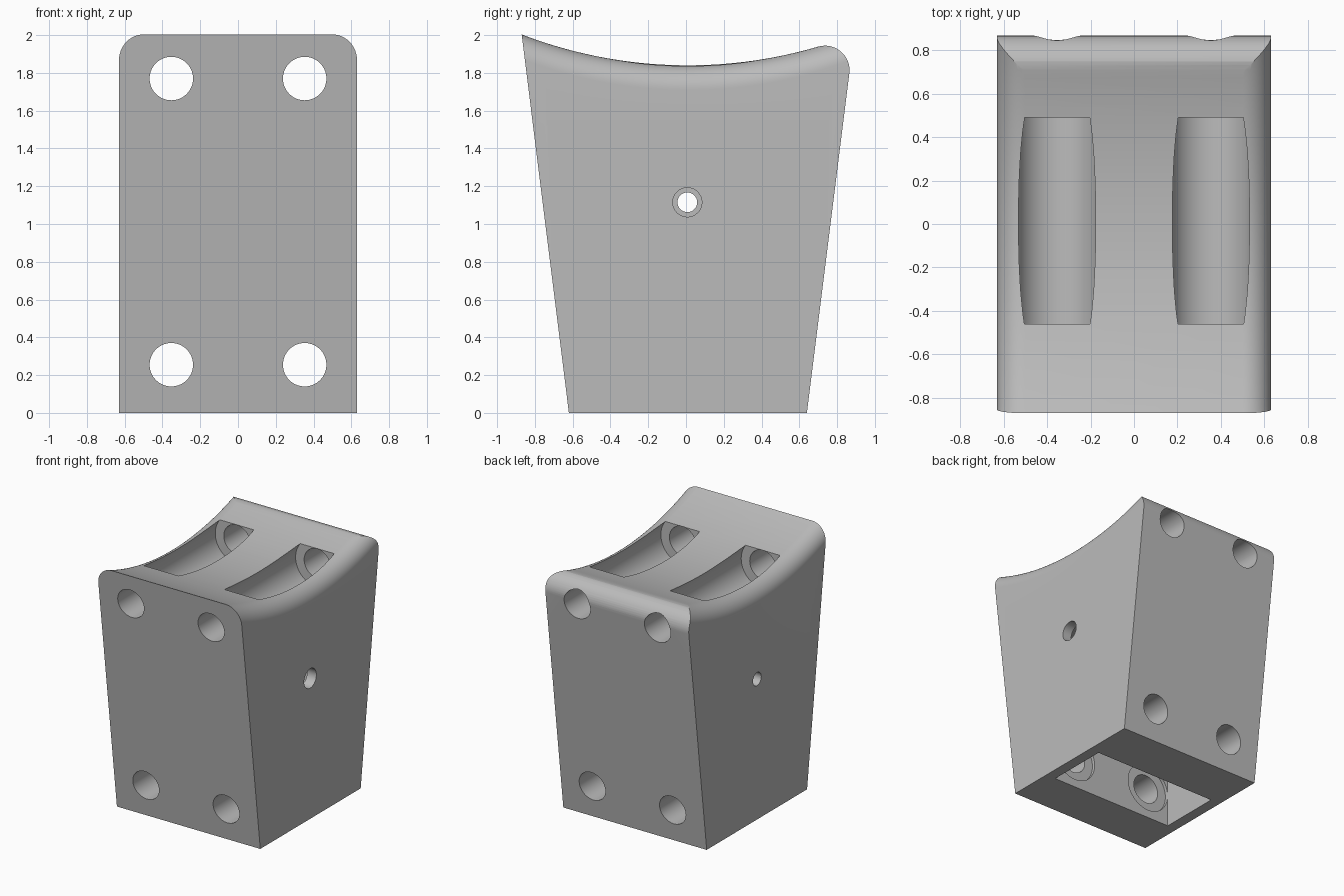
import bpy, bmesh
from math import sin, cos, pi, sqrt, atan2, radians

old = bpy.data.objects.get("Cube")
if old:
    bpy.data.objects.remove(old, do_unlink=True)

# One plain grey for everything
grey = bpy.data.materials.new("plain_grey")
grey.use_nodes = True
colour = (0.5, 0.5, 0.5, 1)
grey.diffuse_color = colour
grey.node_tree.nodes["Principled BSDF"].inputs["Base Color"].default_value = colour


def loft(name, rings):
    """Closed solid through a list of equal-length point rings."""
    bm = bmesh.new()
    rows = [[bm.verts.new(p) for p in ring] for ring in rings]
    n = len(rows[0])
    for a, b in zip(rows, rows[1:]):
        for i in range(n):
            j = (i + 1) % n
            bm.faces.new((a[i], a[j], b[j], b[i]))
    bm.faces.new(rows[0])
    bm.faces.new(rows[-1])
    bmesh.ops.recalc_face_normals(bm, faces=bm.faces)
    mesh = bpy.data.meshes.new(name)
    bm.to_mesh(mesh)
    bm.free()
    mesh.materials.append(grey)
    obj = bpy.data.objects.new(name, mesh)
    bpy.context.collection.objects.link(obj)
    return obj


def prism_x(name, outline, x0, x1):
    return loft(name, [[(x, y, z) for y, z in outline] for x in (x0, x1)])


def circle(u, v, r, n=64):
    return [(u + r * cos(2 * pi * i / n), v + r * sin(2 * pi * i / n)) for i in range(n)]


def bore_y(x, z, r, y0, y1):
    return loft("bore_cutter", [[(u, y, v) for u, v in circle(x, z, r)] for y in (y0, y1)])


def combine(target, cutter, operation="DIFFERENCE"):
    mod = target.modifiers.new("cut", "BOOLEAN")
    mod.operation, mod.solver, mod.object = operation, "EXACT", cutter
    bpy.context.view_layer.objects.active = target
    bpy.ops.object.modifier_apply(modifier=mod.name)
    bpy.data.objects.remove(cutter, do_unlink=True)


# Side profile: flared block with a saddle top and a rounded back edge
HALF, R, YC, ZC, FILLET = 0.63, 2.45, 0.01, 4.29, 0.13


def saddle(y):
    return ZC - sqrt(R * R - (y - YC) ** 2)


fz = 1.83
for _ in range(20):
    fy = 0.64 + 0.125 * fz - 1.0078 * FILLET
    fz = ZC - sqrt((R + FILLET) ** 2 - (fy - YC) ** 2)
start = atan2(ZC - fz, YC - fy)
end = atan2(-0.125, 1)
touch = fy + FILLET * cos(start)
profile = [(0.64, 0), (-0.62, 0)]
profile += [(-0.87 + (touch + 0.87) * i / 48, saddle(-0.87 + (touch + 0.87) * i / 48))
            for i in range(48)]
profile += [(fy + FILLET * cos(start + (end - start) * i / 16),
             fz + FILLET * sin(start + (end - start) * i / 16)) for i in range(17)]
body = prism_x("body", profile, -0.7, 0.7)

# Rounded shoulders that follow the saddle
rings = []
for k in range(49):
    y = -1 + 2 * k / 48
    top = saddle(y) - FILLET
    arc = [(HALF - FILLET + FILLET * cos(pi / 2 * i / 12), top + FILLET * sin(pi / 2 * i / 12))
           for i in range(13)]
    ring = [(-HALF, -0.2), (HALF, -0.2)] + arc + [(-x, z) for x, z in reversed(arc)]
    rings.append([(x, y, z) for x, z in ring])
combine(body, loft("shoulder_helper", rings), "INTERSECT")

# Inner chamber, open on the left side, and the bottom opening
chamber = [(-0.6, 0.43), (0.62, 0.43), (0.76, 1.545), (-0.735, 1.545)]
combine(body, prism_x("chamber_cutter", chamber, -0.55, 0.8))
opening = [(-0.26, -0.1), (0.24, -0.1), (0.24, 0.5), (-0.26, 0.5)]
combine(body, prism_x("opening_cutter", opening, -0.545, 0.545))

# Roller pockets and long bores, mirrored left and right
for x in (-0.353, 0.353):
    combine(body, bore_y(x, 1.77, 0.19, -0.46, 0.49))
    combine(body, bore_y(x, 0.255, 0.19, -0.285, 0.265))
    for z in (1.77, 0.255):
        combine(body, bore_y(x, z, 0.115, -1.1, 1.1))

# Small hole in the right wall
combine(body, prism_x("side_bore_cutter", circle(0.007, 1.115, 0.052), -0.8, 0))

# Flush side panel with its wider hole
panel = prism_x("side_panel", chamber, 0.55, HALF)
combine(panel, prism_x("panel_bore_cutter", circle(0.007, 1.115, 0.077), 0.4, 0.8))

# Smooth curved surfaces, keep edges crisp
for obj in (body, panel):
    bpy.ops.object.select_all(action="DESELECT")
    obj.select_set(True)
    bpy.context.view_layer.objects.active = obj
    bpy.ops.object.shade_smooth_by_angle(angle=radians(30))
